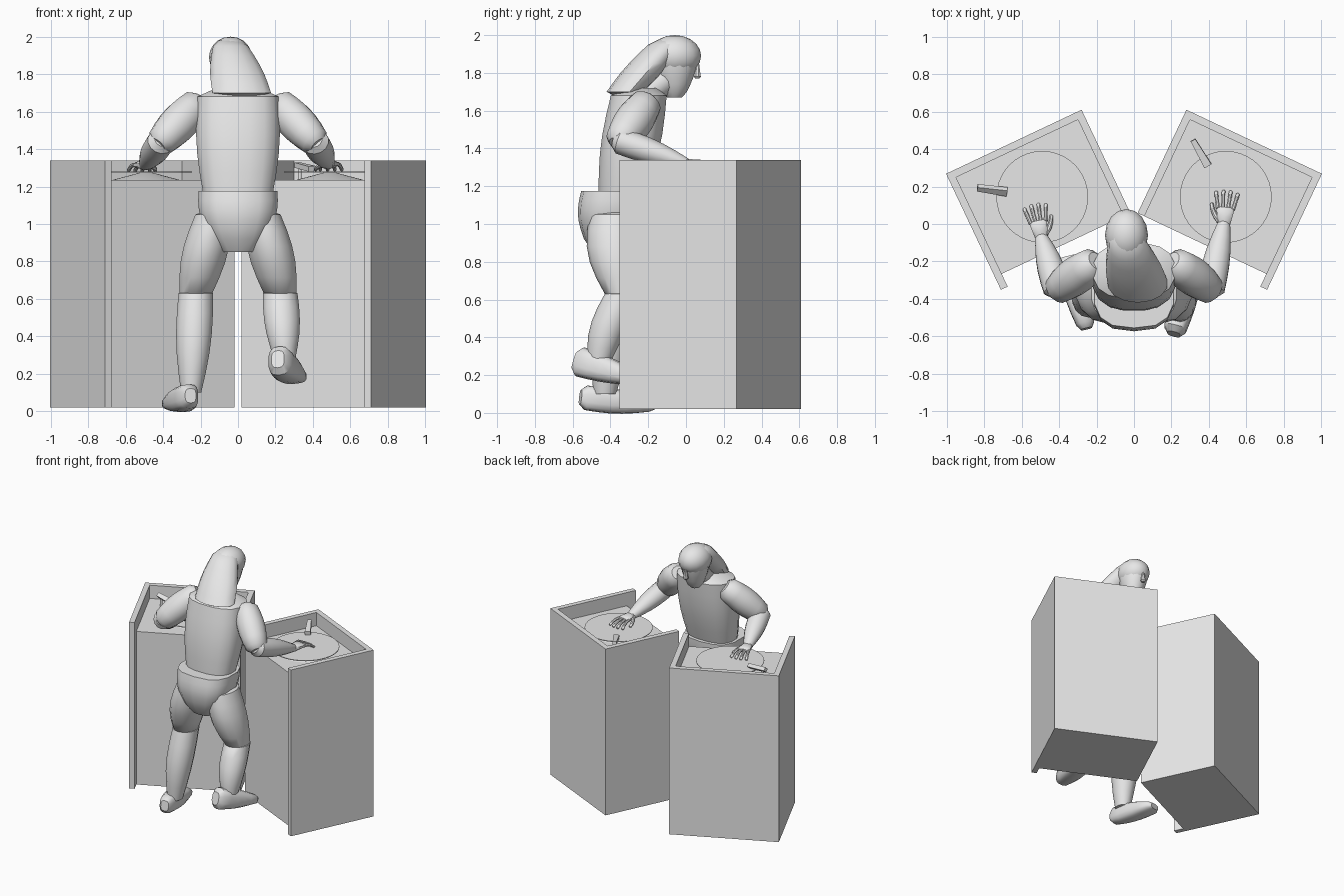
import bpy, bmesh, math
from mathutils import Vector, Matrix

cube = bpy.data.objects.get("Cube")
if cube:
    bpy.data.objects.remove(cube, do_unlink=True)

shade = (0.8, 0.8, 0.8, 1)
grey = bpy.data.materials.new("plain_grey")
grey.use_nodes = True
grey.diffuse_color = shade
grey.node_tree.nodes["Principled BSDF"].inputs["Base Color"].default_value = shade

SIDES = (("left", 1), ("right", -1))


def finish(name, bm, smooth=True):
    bmesh.ops.recalc_face_normals(bm, faces=bm.faces)
    mesh = bpy.data.meshes.new(name)
    bm.to_mesh(mesh)
    bm.free()
    mesh.materials.append(grey)
    part = bpy.data.objects.new(name, mesh)
    bpy.context.collection.objects.link(part)
    if smooth:
        bpy.ops.object.select_all(action='DESELECT')
        part.select_set(True)
        bpy.context.view_layer.objects.active = part
        bpy.ops.object.shade_smooth_by_angle(angle=math.radians(40))


def mix(pair, t):
    return pair[0] + (pair[1] - pair[0]) * t


def limb(name, start, end, wide, deep, swell=0, bow=(0, 0, 0), caps=(0.03, 0.03),
         level=False, boxy=1, sides=14, steps=5):
    """Tapered body from start to end; it swells and bows most at the middle."""
    start, end, bow = Vector(start), Vector(end), Vector(bow)
    along = (end - start).normalized()
    across, through = Vector((1, 0, 0)), Vector((0, 1, 0))
    if not level:
        across = (across - along * across.dot(along)).normalized()
        through = along.cross(across)

    # Rings as centre, half width, half depth, with a smaller ring rounding each end
    rings = []
    for i in range(steps + 1):
        t = i / steps
        arch = math.sin(math.pi * t)
        centre = start.lerp(end, t) + bow * arch
        rings.append((centre, mix(wide, t) + swell * arch, mix(deep, t) + swell * arch))
    for index, direction, length in ((0, -along, caps[0]), (-1, along, caps[1])):
        if length:
            centre, a, b = rings[index]
            tip = (centre + direction * length, a * 0.6, b * 0.6)
            rings.insert(0 if index == 0 else len(rings), tip)

    bm = bmesh.new()
    loops = []
    for centre, a, b in rings:
        loop = []
        for k in range(sides):
            angle = math.tau * (k + 0.5) / sides
            x, y = math.cos(angle), math.sin(angle)
            x = math.copysign(abs(x) ** boxy, x)
            y = math.copysign(abs(y) ** boxy, y)
            loop.append(bm.verts.new(centre + across * a * x + through * b * y))
        loops.append(loop)
    for low, high in zip(loops, loops[1:]):
        for k in range(sides):
            n = (k + 1) % sides
            bm.faces.new((low[k], low[n], high[n], high[k]))
    bm.faces.new(loops[0])
    bm.faces.new(loops[-1])
    finish(name, bm)


def ball(name, centre, radii):
    bm = bmesh.new()
    bmesh.ops.create_uvsphere(bm, u_segments=16, v_segments=10, radius=1)
    bmesh.ops.transform(bm, verts=bm.verts, matrix=Matrix.LocRotScale(Vector(centre), None, Vector(radii)))
    finish(name, bm)


def disc(name, centre, height, low_radius, high_radius, sides=40):
    bm = bmesh.new()
    bmesh.ops.create_cone(bm, cap_ends=True, segments=sides, radius1=low_radius,
                          radius2=high_radius, depth=height)
    bmesh.ops.translate(bm, verts=bm.verts, vec=centre + Vector((0, 0, height / 2)))
    finish(name, bm)


# Cabinets: slabs laid out from the inner back corner of a turned frame
wall, width, depth, lip = 0.04, 0.8, 0.61, 0.075
floor, deck, rim = 0.02, 1.235, 1.34
corner = Vector((0.28, 0.61))
turn = math.radians(-25.3)
sideways = Vector((math.cos(turn), math.sin(turn)))
forward = Vector((sideways.y, -sideways.x))


def slab(name, mirror, u, v, top):
    bm = bmesh.new()
    bmesh.ops.create_cube(bm, size=1)
    for vert in bm.verts:
        spot = corner + sideways * u[vert.co.x > 0] + forward * v[vert.co.y > 0]
        vert.co = (mirror * spot.x, spot.y, top if vert.co.z > 0 else floor)
    finish(name, bm, smooth=False)


tone_arm_angles = {"left": 120, "right": 172}
for side, s in SIDES:
    slab(side + "_cabinet", s, (wall, width - wall), (wall, depth), deck)
    slab(side + "_back_wall", s, (0, width), (0, wall), rim)
    slab(side + "_inner_wall", s, (0, wall), (wall, depth), rim)
    slab(side + "_outer_wall", s, (width - wall, width), (wall, depth + lip), rim)

    # Turntable with a tone arm pointing at its middle
    middle = Vector((s * 0.49, 0.145, deck))
    record_height = Vector((0, 0, wall))
    disc(side + "_platter_base", middle, wall, 0.18, 0.03)
    disc(side + "_record", middle + record_height, 0.005, 0.245, 0.245)
    angle = math.radians(tone_arm_angles[side])
    ray = Vector((math.cos(angle), math.sin(angle), 0))
    pivot = middle + ray * 0.35 + record_height * 2
    needle = middle + ray * 0.19 + record_height * 1.5
    limb(side + "_tone_arm", pivot, needle, (0.02, 0.03), (0.02, 0.02), caps=(0, 0), sides=4, steps=1)
    disc(side + "_arm_post", middle + ray * 0.32, 2 * wall, 0.01, 0.01, sides=10)

# Trunk
limb("torso", (0, -0.335, 1.17), (0, -0.25, 1.68), (0.19, 0.22), (0.13, 0.15), swell=0.02,
     caps=(0, 0.04), level=True, boxy=0.8, sides=16)
limb("shorts", (0, -0.4, 0.92), (0, -0.365, 1.175), (0.15, 0.215), (0.14, 0.19), swell=0.025,
     caps=(0.07, 0), level=True, boxy=0.75)

# Head and hair
head_x, head_y = -0.04, -0.06
limb("neck", (0, -0.25, 1.66), (head_x, -0.1, 1.77), (0.09, 0.07), (0.08, 0.07))
limb("face", (head_x, head_y, 1.7), (head_x, head_y, 1.9), (0.06, 0.105), (0.065, 0.13),
     swell=0.01, level=True)
ball("scalp", (head_x, head_y, 1.89), (0.115, 0.14, 0.11))
limb("nose", (head_x, 0.06, 1.85), (head_x, 0.06, 1.78), (0.01, 0.02), (0.01, 0.02),
     caps=(0, 0.01), sides=8, steps=2)
limb("hair", (0.02, -0.32, 1.7), (head_x, -0.11, 1.95), (0.16, 0.095), (0.1, 0.09), swell=0.015,
     caps=(0.02, 0.04), level=True)

# Legs, with the left foot lifted off the ground
ankles = {"left": (0.25, -0.46, 0.27), "right": (-0.25, -0.43, 0.1)}
for side, s in SIDES:
    knee = (s * 0.225, -0.33, 0.63)
    limb(side + "_thigh", knee, (s * 0.13, -0.37, 1.05), (0.09, 0.1), (0.1, 0.14), swell=0.03,
         bow=(0, -0.02, 0), caps=(0.02, 0.02), level=True)
    limb(side + "_shin", ankles[side], knee, (0.055, 0.095), (0.06, 0.1), swell=0.02,
         bow=(0, -0.015, 0), caps=(0, 0.02), level=True)

# Feet, heel to toe
limb("right_foot", (-0.26, -0.53, 0.08), (-0.34, -0.2, 0.04), (0.05, 0.07), (0.065, 0.035),
     swell=0.015, boxy=0.7)
limb("left_foot", (0.22, -0.56, 0.27), (0.3, -0.26, 0.18), (0.06, 0.07), (0.08, 0.035),
     swell=0.01, boxy=0.7)


# Arms
def arm(side, s, wrist, heading):
    wrist = Vector(wrist)
    elbow = Vector((s * 0.41, -0.35, 1.44))
    limb(side + "_upper_arm", (s * 0.22, -0.21, 1.64), elbow, (0.085, 0.08), (0.085, 0.08), swell=0.02)
    limb(side + "_forearm", elbow, wrist, (0.075, 0.035), (0.07, 0.03), swell=0.015)

    # Hand: flat palm with four curled fingers fanned about the heading
    ahead = Vector((math.sin(heading), math.cos(heading), 0))
    across = Vector((ahead.y, -ahead.x, 0))
    droop = Vector((0, 0, -0.03))
    limb(side + "_palm", wrist, wrist + ahead * 0.08, (0.035, 0.05), (0.025, 0.02), boxy=0.8,
         caps=(0.02, 0.01), sides=10, steps=2)
    for number in range(4):
        offset = number - 1.5
        knuckle = wrist + ahead * 0.08 + across * offset * 0.027
        tip = knuckle + ahead * (0.1 - 0.01 * abs(offset)) + across * offset * 0.012 + droop
        limb(f"{side}_finger_{number + 1}", knuckle, tip, (0.012, 0.01), (0.012, 0.01),
             bow=-droop / 3, caps=(0, 0.005), sides=8, steps=4)
    root = wrist + ahead * 0.01 - across * s * 0.025
    limb(side + "_thumb", root, root + ahead * 0.09 - across * s * 0.05 + droop, (0.016, 0.01), (0.016, 0.01),
         bow=across * s * -0.01, caps=(0, 0.005), sides=8, steps=3)


arm("right", -1, (-0.495, -0.07, 1.315), -0.2)
arm("left", 1, (0.48, 0, 1.32), 0.1)
